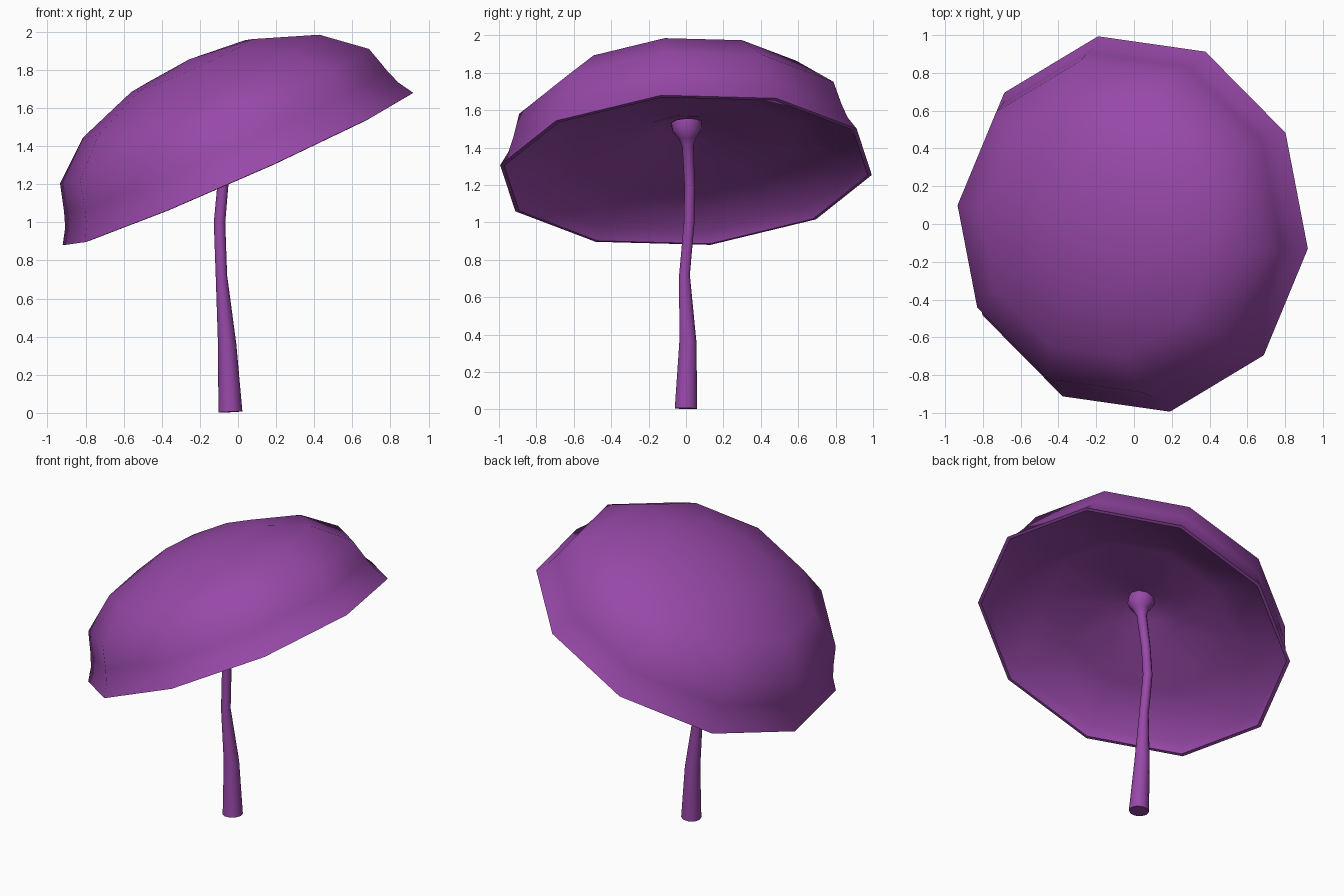
import bpy, bmesh, math
from mathutils import Vector

if "Cube" in bpy.data.objects:
    bpy.data.objects.remove(bpy.data.objects["Cube"])

SIDES = 10
purple = bpy.data.materials.new("purple")
purple.diffuse_color = (0.31, 0.065, 0.39, 1)
purple.use_nodes = True
purple.node_tree.nodes["Principled BSDF"].inputs["Base Color"].default_value = purple.diffuse_color


def skin(name, rings):
    """Bridge a list of rings (lists of points; one point = a pole) into a mesh."""
    bm = bmesh.new()
    loops = [[bm.verts.new(p) for p in ring] for ring in rings]
    for a, b in zip(loops, loops[1:]):
        for i in range(SIDES):
            j = (i + 1) % SIDES
            quad = [a[i % len(a)], a[j % len(a)], b[j % len(b)], b[i % len(b)]]
            bm.faces.new(list(dict.fromkeys(quad)))
    for end in (loops[0], loops[-1]):
        if len(end) > 1:
            bm.faces.new(end)
    bmesh.ops.recalc_face_normals(bm, faces=bm.faces)
    mesh = bpy.data.meshes.new(name)
    bm.to_mesh(mesh)
    bm.free()
    obj = bpy.data.objects.new(name, mesh)
    bpy.context.collection.objects.link(obj)
    mesh.materials.append(purple)
    bpy.ops.object.select_all(action='DESELECT')
    obj.select_set(True)
    bpy.context.view_layer.objects.active = obj
    bpy.ops.object.shade_smooth_by_angle(angle=math.radians(50))
    return obj


def ring(center, radius, rot, phase=0.0):
    if radius == 0:
        return [Vector(center)]
    angles = [phase + math.tau * i / SIDES for i in range(SIDES)]
    return [Vector(center) + rot @ Vector((radius * math.cos(a), radius * math.sin(a), 0))
            for a in angles]


up = Vector((0, 0, 1))
normal = Vector((-0.443, -0.0586, 1)).normalized()
tilt = up.rotation_difference(normal)
rim_center = Vector((0, 0, 1.28))

# Cap: dome, thin lip and dented underside as (radius, height above the rim)
cap_profile = [(0, 0.631), (0.352, 0.595), (0.682, 0.477), (0.892, 0.304),
               (0.933, 0.16), (0.962, 0.08), (1.012, 0.0), (0.99, -0.003),
               (0.95, 0.058), (0.6, 0.145), (0.25, 0.208), (0.13, 0.25), (0, 0.262)]
skin("cap", [ring(rim_center + normal * h, r, tilt, math.radians(-6.8))
             for r, h in cap_profile])

# Stem: bent, tapered, flaring where it meets the cap (x, y, z, radius)
stem_path = [(-0.04, 0, 0.005, 0.063), (-0.057, 0.01, 0.36, 0.048), (-0.087, -0.008, 0.72, 0.030),
             (-0.097, 0.017, 1.0, 0.030), (-0.08, 0.02, 1.19, 0.029), (-0.055, 0.01, 1.41, 0.032),
             (-0.05, 0.006, 1.455, 0.05), (-0.047, 0.005, 1.49, 0.08), (-0.06, 0.003, 1.53, 0.085)]
points = [Vector(p[:3]) for p in stem_path]
rings = []
for i, p in enumerate(points):
    d = points[min(i + 1, len(points) - 1)] - points[max(i - 1, 0)]
    rings.append(ring(p, stem_path[i][3], up.rotation_difference(d)))
skin("stem", rings)
